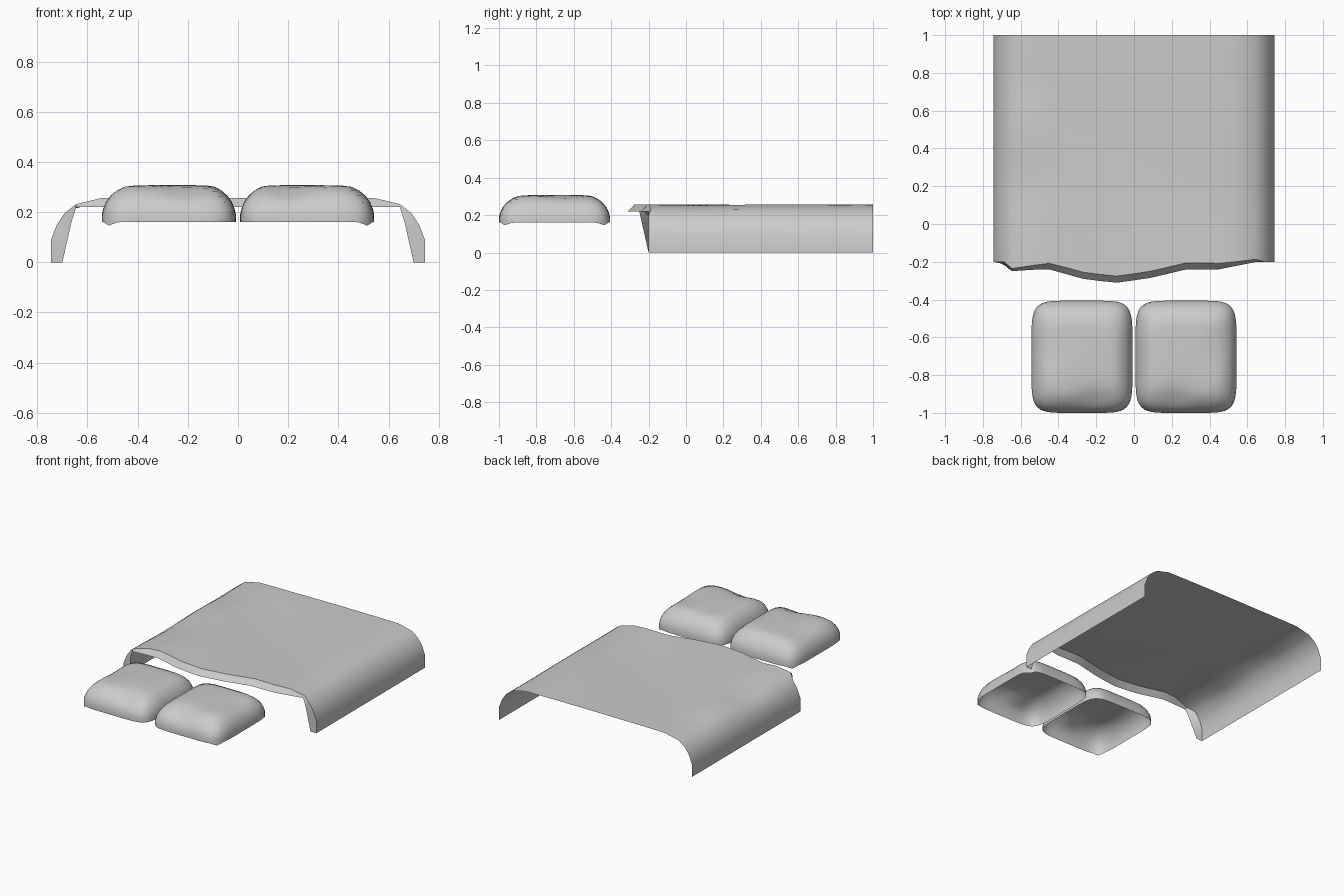
import bpy
from math import sin, exp

if "Cube" in bpy.data.objects:
    bpy.data.objects.remove(bpy.data.objects["Cube"])


def lerp_table(table, t):
    for (a, p), (b, q) in zip(table, table[1:]):
        if t <= b:
            k = max(0.0, (t - a) / (b - a))
            return p + (q - p) * k
    return table[-1][1]


def sheet(name, rows):
    """Open surface through equally long rows of points."""
    n = len(rows[0])
    verts = [p for r in rows for p in r]
    faces = [(j * n + i, j * n + i + 1, (j + 1) * n + i + 1, (j + 1) * n + i)
             for j in range(len(rows) - 1) for i in range(n - 1)]
    me = bpy.data.meshes.new(name)
    me.from_pydata(verts, [], faces)
    ob = bpy.data.objects.new(name, me)
    bpy.context.collection.objects.link(ob)
    bpy.ops.object.select_all(action='DESELECT')
    ob.select_set(True)
    bpy.context.view_layer.objects.active = ob
    bpy.ops.object.shade_smooth_by_angle(angle=0.8)
    return ob


# Blanket: draped arch profile, wavy front edge with a turned-in hem
side = [(0.745, 0), (0.745, 0.09), (0.722, 0.15), (0.69, 0.197), (0.645, 0.232)]
top = [(x, 0.257) for x in (0.54, 0.45, 0.36, 0.27, 0.18, 0.09)]
half = side + top
profile = [(-x, z) for x, z in half] + [(0, 0.257)] + half[::-1]
front_edge = [(-0.745, -0.2), (-0.65, -0.25), (-0.46, -0.237), (-0.27, -0.29),
              (-0.1, -0.312), (0.08, -0.287), (0.27, -0.242), (0.45, -0.24),
              (0.65, -0.2), (0.745, -0.2)]
last = len(profile) - 1

hem, lip = [], []
for i, (x, z) in enumerate(profile):
    k = min(i, last - i) / 4
    y = lerp_table(front_edge, x)
    sign = -1 if x < 0 else 1
    if k < 1:
        y = -0.2 - 0.05 * k if x < 0 else -0.2
        hem.append((sign * (0.70 - 0.05 * k), y, 0.22 * k))
        lip.append((x, -0.2 if k < 0.8 else y + 0.01, z))
    else:
        hem.append((x, y, 0.22))
        lip.append((x, y + 0.035 * min(1, k - 0.6), z))

rows = [hem, lip]
steps = 16
for j in range(1, steps + 1):
    t = j / steps
    row = []
    for (x, y0, z0) in lip:
        y = y0 + (1 - y0) * t
        fade = max(0, min(1, (z0 - 0.15) / 0.08)) * sin(3.1416 * min(t, 0.93))
        dip = 0.006 * (1 + sin(5 * x + 4 * y))
        dip += 0.02 * exp(-((x + 0.6) / 0.12) ** 2) * (0.5 + 0.5 * sin(9 * y))
        row.append((x, y, z0 - dip * fade))
    rows.append(row)
sheet("blanket", rows)

# Pillows: open-bottomed domes on rounded rectangles, mirrored
rings = [(0, 0.308), (0.2, 0.308), (0.4, 0.307), (0.56, 0.306), (0.67, 0.302),
         (0.78, 0.287), (0.87, 0.266), (0.94, 0.24), (0.98, 0.213),
         (1, 0.188), (1, 0.16)]
n = len(rings) - 1


def pillow(name, sign):
    rows = []
    for b in range(-n, n + 1):
        row = []
        for a in range(-n, n + 1):
            s = max(abs(a), abs(b))
            r, z = rings[s]
            d = ((abs(a) ** 6 + abs(b) ** 6) ** (1 / 6)) or 1
            u, v = a / d * r, b / d * r
            # sagging creases near the front and outer corners of the cushion
            if s < n - 1:
                z -= 0.022 * exp(-((u + 0.25) / 0.35) ** 2 - ((v + 0.75) / 0.18) ** 2)
                z -= 0.012 * exp(-((u - 0.65) / 0.25) ** 2 - ((v - 0.2) / 0.4) ** 2)
            # outer bottom corners droop slightly
            if s == n:
                z -= 0.014 * exp(-((u - 0.89) / 0.08) ** 2 - ((abs(v) - 0.89) / 0.1) ** 2)
            row.append((sign * (0.2755 + 0.2675 * u), -0.703 + 0.297 * v, z))
        rows.append(row if sign > 0 else row[::-1])
    sheet(name, rows)


pillow("pillow_right", 1)
pillow("pillow_left", -1)
